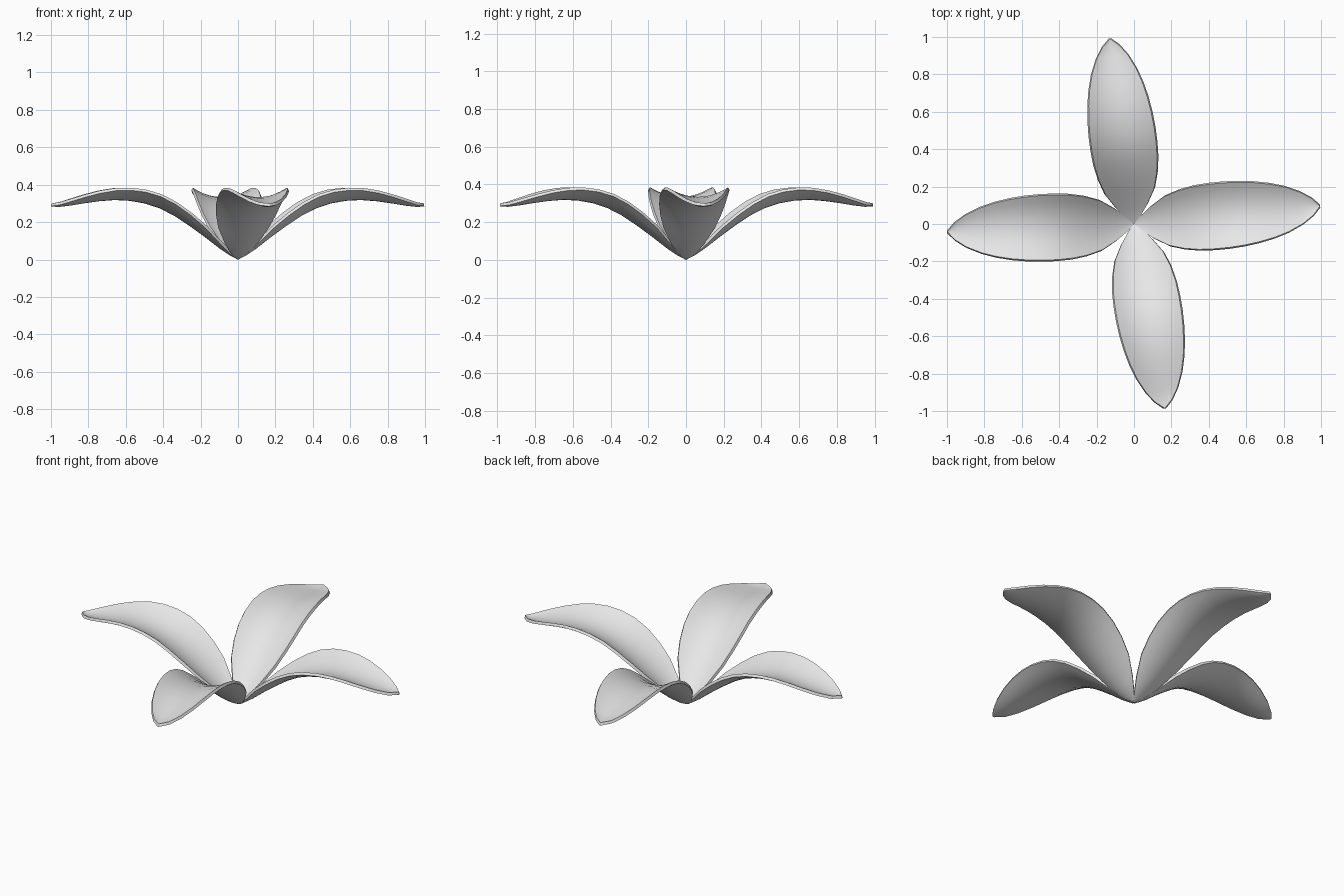
import bpy
import math
from mathutils import Matrix

if "Cube" in bpy.data.objects:
    bpy.data.objects.remove(bpy.data.objects["Cube"], do_unlink=True)

# Pale grey petal colour
grey = bpy.data.materials.new("pale_grey")
grey.use_nodes = True
colour = (0.8, 0.8, 0.8, 1.0)
grey.diffuse_color = colour
grey.node_tree.nodes["Principled BSDF"].inputs["Base Color"].default_value = colour

# Stations along a petal: distance out, midrib height, half width, edge lift
STATIONS = [
    (0.0, 0.0, 0.003, 0.0),
    (0.04, 0.02, 0.04, 0.006),
    (0.1, 0.06, 0.088, 0.025),
    (0.18, 0.122, 0.137, 0.047),
    (0.26, 0.18, 0.162, 0.057),
    (0.34, 0.233, 0.176, 0.061),
    (0.42, 0.274, 0.181, 0.062),
    (0.5, 0.3, 0.181, 0.06),
    (0.58, 0.314, 0.176, 0.056),
    (0.66, 0.318, 0.166, 0.05),
    (0.74, 0.312, 0.15, 0.043),
    (0.82, 0.301, 0.126, 0.033),
    (0.9, 0.288, 0.09, 0.021),
    (0.96, 0.281, 0.05, 0.01),
    (1.0, 0.284, 0.008, 0.002),
]
ACROSS = 10
THICKNESS = 0.016


def make_petal(name, angle):
    """Cupped, arched blade from the centre outwards, turned about z."""
    verts, faces = [], []
    for out, height, half, lift in STATIONS:
        for j in range(ACROSS + 1):
            s = 2 * j / ACROSS - 1
            verts.append((out, s * half, height + lift * s * s))
    row = ACROSS + 1
    for i in range(len(STATIONS) - 1):
        for j in range(ACROSS):
            a = i * row + j
            faces.append((a, a + row, a + row + 1, a + 1))
    mesh = bpy.data.meshes.new(name)
    mesh.from_pydata(verts, [], faces)
    mesh.transform(Matrix.Rotation(math.radians(angle), 4, "Z"))
    mesh.materials.append(grey)
    petal = bpy.data.objects.new(name, mesh)
    bpy.context.collection.objects.link(petal)

    # Thicken upwards, then smooth the blade while keeping the rim crisp
    solid = petal.modifiers.new("thickness", "SOLIDIFY")
    solid.thickness = THICKNESS
    solid.offset = 1
    bpy.ops.object.select_all(action="DESELECT")
    petal.select_set(True)
    bpy.context.view_layer.objects.active = petal
    bpy.ops.object.modifier_apply(modifier=solid.name)
    bpy.ops.object.shade_smooth_by_angle(angle=math.radians(40))


# Four petals, each a little off the square
for name, angle in (("left_petal", 5.5), ("back_petal", 97.4),
                    ("right_petal", 182.4), ("front_petal", 279.5)):
    make_petal(name, angle)
